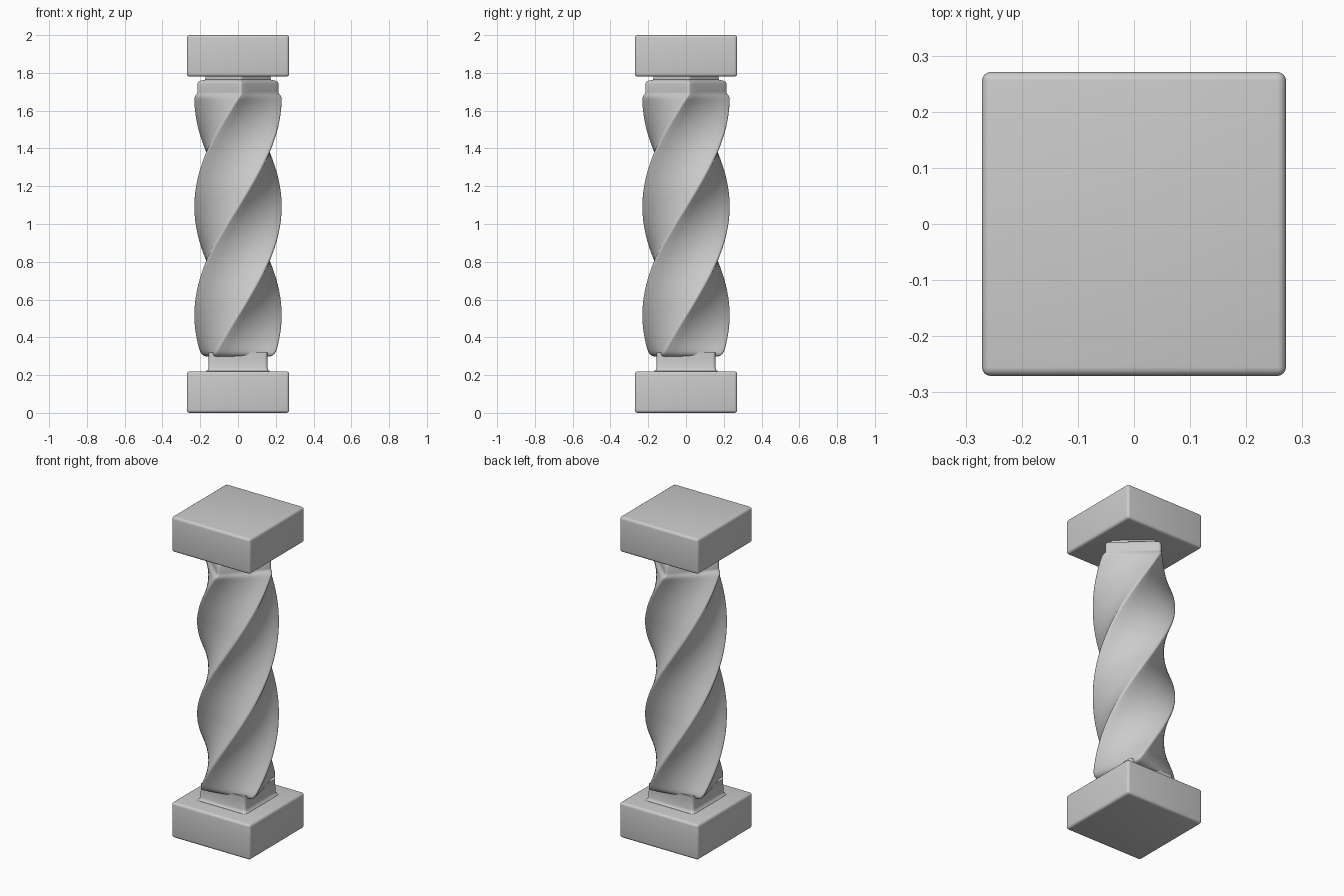
import bpy, bmesh
from math import sin, cos, pi, radians

if "Cube" in bpy.data.objects:
    bpy.data.objects.remove(bpy.data.objects["Cube"])


def finish(bm, name, angle=40):
    bmesh.ops.recalc_face_normals(bm, faces=bm.faces)
    me = bpy.data.meshes.new(name)
    bm.to_mesh(me)
    bm.free()
    ob = bpy.data.objects.new(name, me)
    bpy.context.collection.objects.link(ob)
    bpy.ops.object.select_all(action='DESELECT')
    ob.select_set(True)
    bpy.context.view_layer.objects.active = ob
    bpy.ops.object.shade_smooth_by_angle(angle=radians(angle))
    return ob


def rounded_square(h, r, arc=5, side=8):
    """Outline of a square of half width h with corner radius r."""
    pts = []
    for q in range(4):
        c, s = cos(q * pi / 2), sin(q * pi / 2)
        k = h - r
        local = [(k + r * cos(i * pi / 2 / arc), k + r * sin(i * pi / 2 / arc))
                 for i in range(arc + 1)]
        local += [(k - 2 * k * i / side, h) for i in range(1, side)]
        pts += [(x * c - y * s, x * s + y * c) for x, y in local]
    return pts


def loft(name, levels, r):
    """Stack rounded squares; each level is (z, half width, turn)."""
    bm = bmesh.new()
    rings = []
    for z, h, a in levels:
        c, s = cos(a), sin(a)
        rings.append([bm.verts.new((x * c - y * s, x * s + y * c, z))
                      for x, y in rounded_square(h, r)])
    n = len(rings[0])
    for lo, hi in zip(rings, rings[1:]):
        for i in range(n):
            j = (i + 1) % n
            bm.faces.new((lo[i], lo[j], hi[j], hi[i]))
    bm.faces.new(rings[0])
    bm.faces.new(rings[-1])
    return finish(bm, name)


def turn(z):
    # a quarter turn every 0.575, square to the axes at z = 0.805
    return (min(z, 1.69) - 0.805) / 0.575 * pi / 2


# end blocks with softened edges
def block(name, z0, z1):
    bm = bmesh.new()
    bmesh.ops.create_cube(bm, size=1)
    for v in bm.verts:
        v.co.x *= 0.542
        v.co.y *= 0.542
        v.co.z = z0 if v.co.z < 0 else z1
    bmesh.ops.bevel(bm, geom=bm.edges[:], offset=0.016, segments=4,
                    profile=0.5, affect='EDGES')
    return finish(bm, name, 60)


block("base_block", 0.0, 0.22)
block("cap_block", 1.78, 2.0)

# lower neck, square to the base, with a small foot fillet
loft("lower_neck", [(0.20, 0.17, 0), (0.221, 0.168, 0), (0.228, 0.16, 0),
                    (0.24, 0.156, 0), (0.29, 0.155, 0), (0.32, 0.155, 0)], 0.015)

# twisted shaft with rounded ends, upper collar and recessed top
levels = [(0.298, 0.145), (0.303, 0.157), (0.312, 0.164), (0.325, 0.167)]
steps = 90
levels += [(0.34 + 1.32 * i / steps, 0.168) for i in range(steps + 1)]
levels += [(1.672, 0.167), (1.682, 0.163), (1.69, 0.158), (1.70, 0.157),
           (1.742, 0.157), (1.752, 0.154), (1.758, 0.147), (1.764, 0.128),
           (1.79, 0.126)]
loft("twisted_shaft", [(z, h, turn(z)) for z, h in levels], 0.016)
